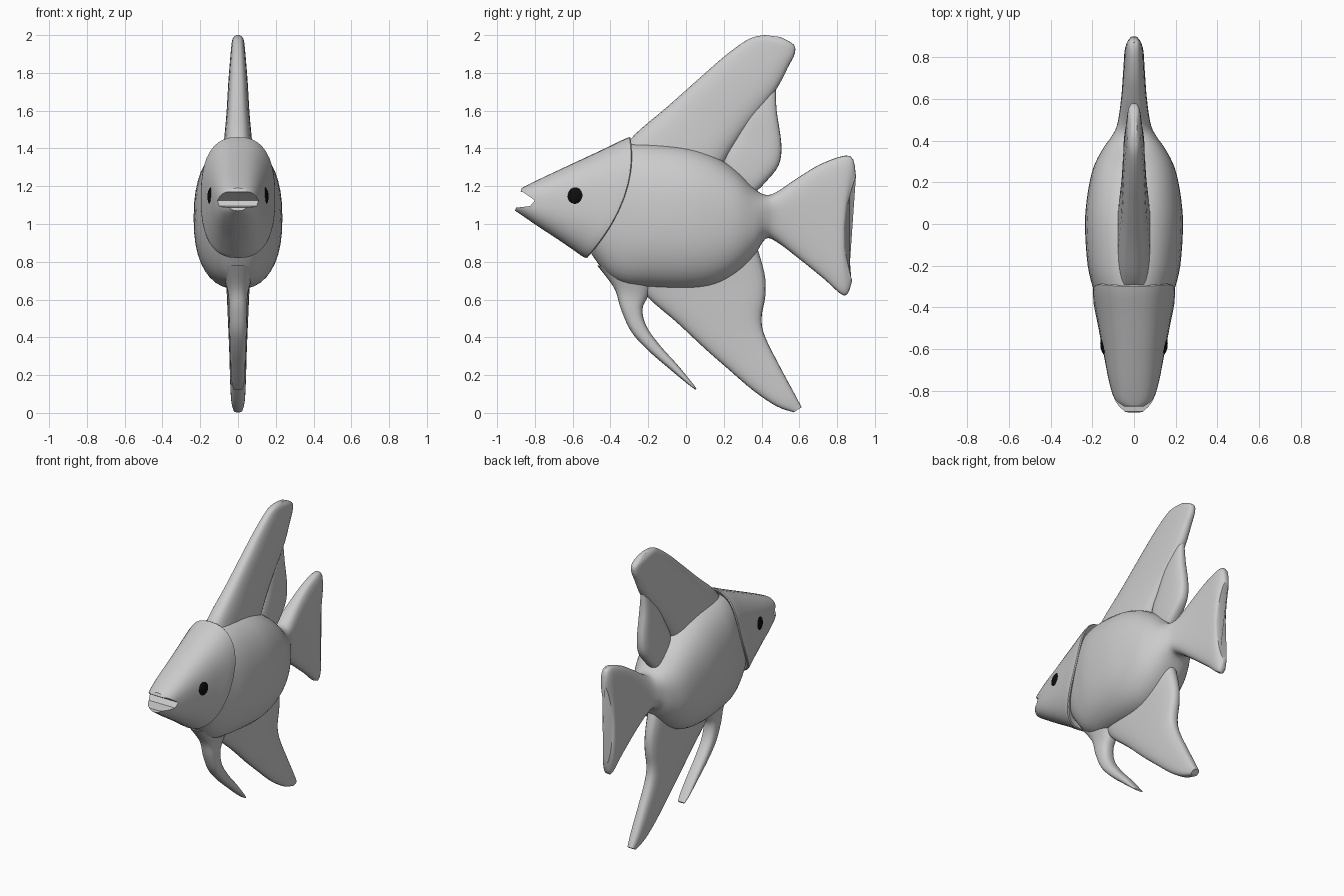
import bpy, bmesh, math

if "Cube" in bpy.data.objects:
    bpy.data.objects.remove(bpy.data.objects["Cube"])


def material(name, rgb):
    m = bpy.data.materials.new(name)
    m.diffuse_color = (*rgb, 1)
    m.use_nodes = True
    m.node_tree.nodes["Principled BSDF"].inputs["Base Color"].default_value = m.diffuse_color
    return m


GREY = material("light_grey", (0.6, 0.6, 0.6))
BLACK = material("eye_black", (0.004, 0.004, 0.004))


def add_object(name, bm, mat):
    bmesh.ops.recalc_face_normals(bm, faces=bm.faces[:])
    mesh = bpy.data.meshes.new(name)
    bm.to_mesh(mesh)
    bm.free()
    mesh.materials.append(mat)
    ob = bpy.data.objects.new(name, mesh)
    bpy.context.collection.objects.link(ob)
    return ob


def smooth(ob, angle=40):
    bpy.ops.object.select_all(action='DESELECT')
    ob.select_set(True)
    bpy.context.view_layer.objects.active = ob
    bpy.ops.object.shade_smooth_by_angle(angle=math.radians(angle))


def resample(rows, steps):
    """Catmull-Rom interpolation between the section rows."""
    out = []
    for i in range(len(rows) - 1):
        p0, p1 = rows[max(i - 1, 0)], rows[i]
        p2, p3 = rows[i + 1], rows[min(i + 2, len(rows) - 1)]
        for k in range(steps):
            t = k / steps
            out.append([0.5 * (2 * b + (c - a) * t + (2 * a - 5 * b + 4 * c - d) * t * t
                               + (3 * b - a - 3 * c + d) * t ** 3)
                        for a, b, c, d in zip(p0, p1, p2, p3)])
    return out + [rows[-1]]


def loft(name, rows, sides=32, steps=4):
    """Rows: edge A (y, z), edge B (y, z), half width, roundness, backward bow."""
    bm = bmesh.new()
    rings = []
    for ya, za, yb, zb, w, e, bow in resample(rows, steps):
        ring = []
        for k in range(sides):
            a = 2 * math.pi * k / sides
            c, s = math.cos(a), math.sin(a)
            u = math.copysign(abs(c) ** e, c)
            v = math.copysign(abs(s) ** e, s)
            ring.append(bm.verts.new((w * v,
                                      (ya + yb) / 2 + u * (ya - yb) / 2 + bow * (1 - u * u),
                                      (za + zb) / 2 + u * (za - zb) / 2)))
        rings.append(ring)
    for r, q in zip(rings, rings[1:]):
        for k in range(sides):
            n = (k + 1) % sides
            bm.faces.new((r[k], r[n], q[n], q[k]))
    bm.faces.new(rings[0])
    bm.faces.new(rings[-1])
    return add_object(name, bm, GREY)


# Body flowing into the fan tail: y, top, bottom, half width, roundness
trunk = [(-.5, 1.3, .84, .13, .85), (-.42, 1.385, .735, .162, .85),
         (-.33, 1.42, .68, .19, .85), (-.2, 1.43, .665, .222, .85),
         (0, 1.41, .655, .235, .85), (.15, 1.36, .675, .222, .85),
         (.27, 1.28, .74, .195, .85), (.36, 1.19, .83, .15, .85),
         (.42, 1.155, .92, .108, .8), (.48, 1.17, .905, .08, .75),
         (.6, 1.25, .815, .062, .65), (.73, 1.325, .71, .052, .6)]
rows = [(y, t, y, b, w, e, 0) for y, t, b, w, e in trunk]
rows += [(.87, 1.36, .84, .62, .045, .6, -.03), (.9, 1.25, .88, .7, .03, .6, -.05)]
smooth(loft("body_and_tail", rows, sides=40))

# Head with gill cover bowed back over the body
head = loft("head", [
    (-.87, 1.19, -.905, 1.07, .055, .8, 0),
    (-.84, 1.206, -.86, 1.04, .09, .8, 0),
    (-.75, 1.25, -.78, .985, .12, .8, .01),
    (-.6, 1.32, -.68, .92, .148, .8, .03),
    (-.45, 1.39, -.6, .865, .175, .8, .06),
    (-.3, 1.46, -.53, .82, .197, .8, .085),
    (-.32, 1.42, -.51, .85, .16, .8, .06)], sides=40)

# Mouth notch cut through the snout
bm = bmesh.new()
wedge = [(-1, 1.165), (-.865, 1.17), (-.8, 1.125), (-.825, 1.095), (-.91, 1.085), (-1, 1.085)]
face = bm.faces.new([bm.verts.new((-.3, y, z)) for y, z in wedge])
ext = bmesh.ops.extrude_face_region(bm, geom=[face])
bmesh.ops.translate(bm, vec=(.6, 0, 0),
                    verts=[g for g in ext["geom"] if isinstance(g, bmesh.types.BMVert)])
cutter = add_object("mouth_cutter", bm, GREY)
cutter.hide_render = True
mod = head.modifiers.new("mouth", 'BOOLEAN')
mod.object, mod.operation, mod.solver = cutter, 'DIFFERENCE', 'EXACT'
bpy.context.view_layer.objects.active = head
bpy.ops.object.modifier_apply(modifier=mod.name)
bpy.data.objects.remove(cutter)
smooth(head)


def fin(name, sections, e=.7):
    smooth(loft(name, [(*s, e, 0) for s in sections], sides=28), 50)


# Tall dorsal fin and the thinner lobe behind it
fin("dorsal_fin", [
    (-.36, 1.36, .16, 1.25, .085), (-.27, 1.475, .24, 1.39, .075),
    (-.1, 1.62, .33, 1.52, .062), (.08, 1.78, .47, 1.7, .052),
    (.2, 1.885, .54, 1.83, .043), (.3, 1.96, .575, 1.9, .036),
    (.36, 1.99, .57, 1.95, .03), (.42, 2.0, .5, 1.99, .014)])
fin("dorsal_rear_lobe", [
    (.35, 1.65, .475, 1.72, .025), (.3, 1.55, .48, 1.6, .038),
    (.25, 1.45, .505, 1.42, .045), (.2, 1.35, .49, 1.31, .05),
    (.2, 1.25, .42, 1.22, .05), (.2, 1.15, .37, 1.17, .04)])

# Swept anal fin under the belly
fin("anal_fin", [
    (-.3, .74, .36, .93, .075), (-.2, .61, .415, .74, .062),
    (-.05, .48, .42, .62, .056), (.1, .34, .4, .5, .05),
    (.22, .235, .42, .4, .046), (.36, .115, .5, .24, .042),
    (.48, .035, .57, .11, .036), (.57, .003, .612, .03, .024)])

# Curved ventral feeler fin
fin("ventral_fin", [
    (-.47, .78, -.15, .74, .09), (-.38, .66, -.2, .62, .054),
    (-.345, .55, -.23, .55, .048), (-.29, .43, -.21, .46, .045),
    (-.2, .33, -.14, .36, .042), (-.09, .235, -.05, .26, .038),
    (.0, .16, .02, .175, .034), (.05, .122, .055, .13, .025)], .8)

# Eyes
for side, label in ((-1, "left"), (1, "right")):
    bm = bmesh.new()
    bmesh.ops.create_uvsphere(bm, u_segments=24, v_segments=12, radius=1)
    bmesh.ops.scale(bm, vec=(.03, .056, .056), verts=bm.verts[:])
    bmesh.ops.translate(bm, vec=(side * .132, -.575, 1.145), verts=bm.verts[:])
    smooth(add_object(label + "_eye", bm, BLACK))
